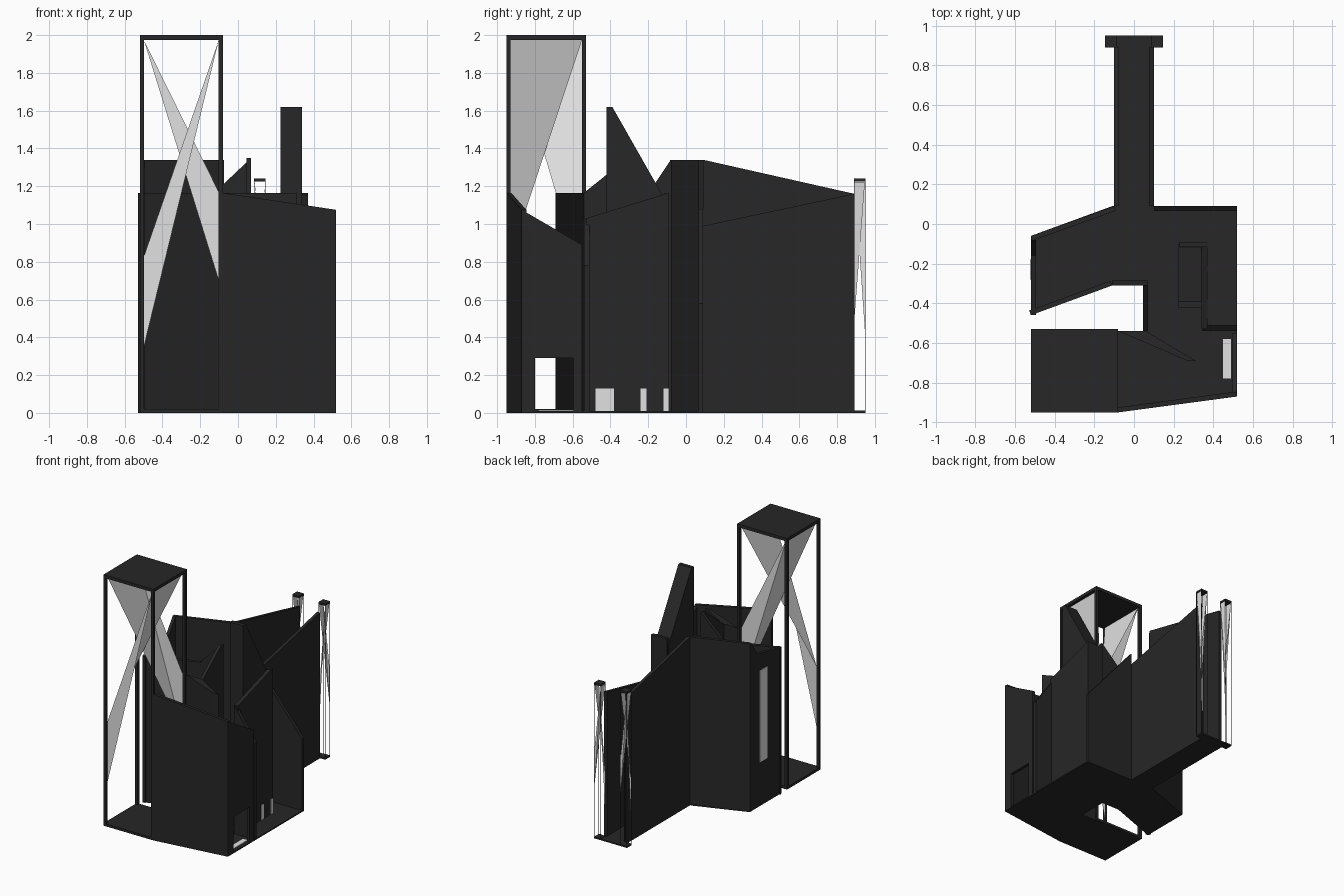
import bpy, bmesh
from mathutils import Vector

if "Cube" in bpy.data.objects:
    bpy.data.objects.remove(bpy.data.objects["Cube"])


def material(name, c):
    m = bpy.data.materials.new(name)
    m.diffuse_color = (c, c, c, 1)
    m.use_nodes = True
    m.node_tree.nodes["Principled BSDF"].inputs["Base Color"].default_value = m.diffuse_color
    return m


DARK = material("charcoal", 0.02)
PALE = material("pale grey", 0.75)


def make(name, verts, faces, mat):
    me = bpy.data.meshes.new(name)
    me.from_pydata([tuple(v) for v in verts], [], faces)
    me.materials.append(mat)
    bm = bmesh.new()
    bm.from_mesh(me)
    bmesh.ops.recalc_face_normals(bm, faces=bm.faces)
    bm.to_mesh(me)
    bm.free()
    ob = bpy.data.objects.new(name, me)
    bpy.context.collection.objects.link(ob)
    return ob


def prism(name, pts, offset, mat=DARK):
    """Extrude a closed planar outline along an offset."""
    n = len(pts)
    pts = [Vector(p) for p in pts]
    verts = pts + [p + Vector(offset) for p in pts]
    faces = [list(range(n))[::-1], list(range(n, 2 * n))]
    faces += [(i, (i + 1) % n, n + (i + 1) % n, n + i) for i in range(n)]
    return make(name, verts, faces, mat)


def slab(name, outline, z0, z1, mat=DARK):
    return prism(name, [(x, y, z0) for x, y in outline], (0, 0, z1 - z0), mat)


def box(name, x0, x1, y0, y1, z0, z1, mat=DARK):
    return slab(name, [(x0, y0), (x1, y0), (x1, y1), (x0, y1)], z0, z1, mat)


def wall(name, p, q, profile, t=0.025):
    """Upright wall along p to q, profile of (distance share, height), thick to the left."""
    p, q = Vector(p), Vector(q)
    d = (q - p).normalized()
    pts = [(*(p + (q - p) * s), z) for s, z in profile]
    return prism(name, pts, (-d.y * t, d.x * t, 0))


def sloped(z0, z1):
    return [(0, 0), (1, 0), (1, z1), (0, z0)]


# ground slab of the building
slab("floor", [(-.1, .95), (-.1, .09), (-.11, .09), (-.52, -.06), (-.52, -.46), (-.11, -.31),
               (.05, -.31), (.05, -.54), (-.08, -.54), (-.08, -.95), (.52, -.87), (.52, .09),
               (.1, .09), (.1, .95)], 0, 0.01)

# outer walls with sloping tops
wall("front_wall", (-.08, -.95), (.52, -.87), sloped(1.165, 1.075))
wall("front_right_wall", (.52, -.87), (.52, -.55),
     [(0, 0), (.22, 0), (.22, .29), (.86, .29), (.86, 0), (1, 0), (1, .89), (0, 1.075)])
wall("return_wall", (.345, -.54), (.52, -.54), sloped(1.03, .78), 0.03)
wall("right_wall", (.37, -.53), (.37, -.09), sloped(1.03, 1.165), 0.03)
wall("right_back_wall", (.37, -.09), (.23, -.09), sloped(1.165, 1.165))
wall("north_wall", (.52, .09), (.1, .09), sloped(.58, 1.08))
wall("long_wing_right_wall", (.1, .09), (.1, .89), sloped(.99, 1.16))
wall("long_wing_left_wall", (-.1, .89), (-.1, .09), sloped(1.16, 1.34))
wall("left_wing_back_wall", (-.1, .09), (-.52, -.06), sloped(1.34, 1.34))
wall("left_wing_end_wall", (-.52, -.06), (-.52, -.46),
     [(0, 0), (1, 0), (1, 1.165), (.25, 1.22), (.05, 1.34), (0, 1.34)])
wall("left_wing_front_wall", (-.52, -.46), (-.11, -.31), sloped(1.165, 1.165))
wall("court_back_wall", (-.11, -.31), (.07, -.31), sloped(1.18, 1.35))
wall("court_side_wall", (.045, -.31), (.045, -.54), sloped(1.35, 1.165))
slab("wedge_wall", [(-.08, -.54), (.27, -.69), (.31, -.69), (.06, -.54)], 0, 1.165)

# tall light shaft with a sloping back
prism("light_shaft", [(.225, -.42, 0), (.225, -.1, 0), (.225, -.1, 1.11),
                      (.225, -.39, 1.62), (.225, -.42, 1.62)], (.115, 0, 0))


def frame_tower(name, x0, x1, y0, y1, h):
    """Open frame with plates, corner posts and two twisted sails."""
    w, d, k = x1 - x0, y1 - y0, h / 2
    tx, ty = w * .05, d * .05
    box(name + "_base", x0, x1, y0, y1, 0, .02 * k)
    box(name + "_cap", x0, x1, y0, y1, h - .025 * k, h)
    for i, x in enumerate((x0, x1 - tx)):
        for j, y in enumerate((y0, y1 - ty)):
            box(f"{name}_post_{i}{j}", x, x + tx, y, y + ty, .02 * k, h - .025 * k)
    xa, xb, ya, yb, zt = x0 + tx, x1 - tx, y0 + ty, y1 - ty, 1.973 * k
    make(name + "_sail_front", [(xb, ya, zt), (xb, yb, zt), (xa, ya, .83 * k), (xa, ya, .35 * k)],
         [(0, 1, 2), (0, 2, 3)], PALE)
    make(name + "_sail_back", [(xa, yb, zt), (xa, ya, zt), (xb, yb, 1.17 * k), (xb, yb, .70 * k)],
         [(0, 1, 3), (0, 3, 2)], PALE)


frame_tower("tower", -.52, -.08, -.95, -.53, 2.0)
for side, xs in (("left", (-.145, -.085)), ("right", (.085, .145))):
    frame_tower("pylon_" + side, *xs, .89, .95, 1.24)

# pale windows and floor panel
for i, (a, b) in enumerate(((-.48, -.38), (-.24, -.21), (-.12, -.09))):
    box(f"low_window_{i}", .37, .374, a, b, .01, .13, PALE)
box("end_window", -.524, -.52, -.28, -.18, .35, 1.08, PALE)
box("floor_panel", .45, .49, -.78, -.58, .01, .014, PALE)
